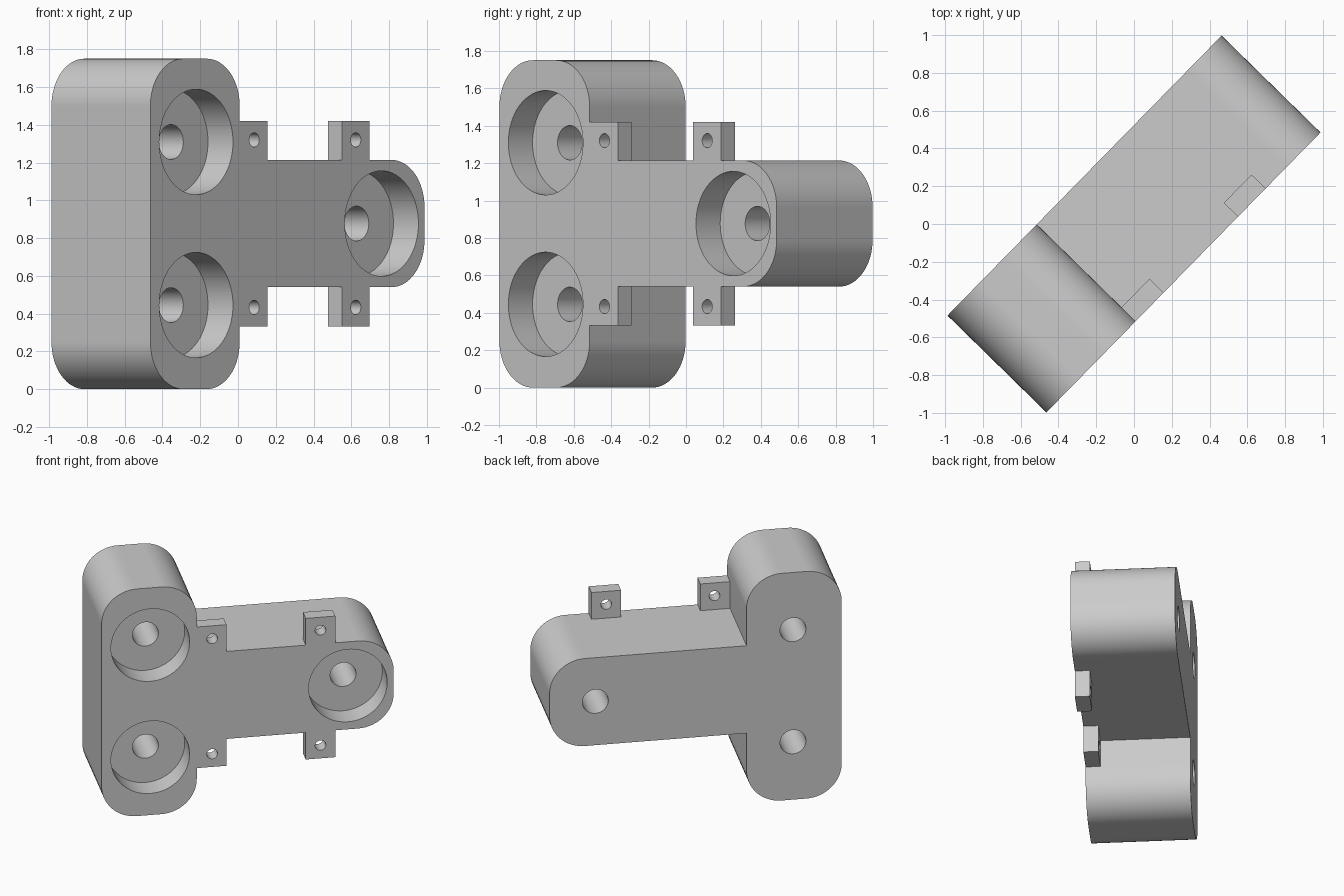
import bpy, bmesh, math
from mathutils import Matrix, Vector

if "Cube" in bpy.data.objects:
    bpy.data.objects.remove(bpy.data.objects["Cube"])

LENGTH, DEPTH, HEIGHT = 2.075, 0.733, 1.75
BLOCK_W = 0.676               # width of the upright block
ARM_LOW, ARM_HIGH = 0.54, 1.214
MID = (ARM_LOW + ARM_HIGH) / 2
FILLET = 0.25
TURN = Matrix.Rotation(math.radians(45.6), 4, "Z")
PLACE = TURN @ Matrix.Translation((-LENGTH / 2, -DEPTH / 2, 0))

grey = bpy.data.materials.new("plain grey")
grey.use_nodes = True
grey.diffuse_color = (0.6, 0.6, 0.6, 1)
grey.node_tree.nodes["Principled BSDF"].inputs["Base Color"].default_value = (0.6, 0.6, 0.6, 1)


def finish(name, bm):
    bmesh.ops.recalc_face_normals(bm, faces=bm.faces)
    mesh = bpy.data.meshes.new(name)
    bm.to_mesh(mesh)
    bm.free()
    mesh.materials.append(grey)
    obj = bpy.data.objects.new(name, mesh)
    obj.matrix_world = PLACE
    bpy.context.collection.objects.link(obj)
    return obj


def rounded(corners, steps=16):
    """Outline from (x, z, radius) right-angled corners."""
    out = []
    for i, (x, z, r) in enumerate(corners):
        p = Vector((x, z))
        if r == 0:
            out.append(p)
            continue
        before = (Vector(corners[i - 1][:2]) - p).normalized()
        after = (Vector(corners[(i + 1) % len(corners)][:2]) - p).normalized()
        centre = p + (before + after) * r
        for k in range(steps + 1):
            t = math.pi / 2 * k / steps
            out.append(centre - after * r * math.cos(t) - before * r * math.sin(t))
    return out


def extrude(name, outline, y0, y1):
    bm = bmesh.new()
    face = bm.faces.new([bm.verts.new((p.x, y0, p.y)) for p in outline])
    grown = bmesh.ops.extrude_face_region(bm, geom=[face])["geom"]
    verts = [g for g in grown if isinstance(g, bmesh.types.BMVert)]
    bmesh.ops.translate(bm, verts=verts, vec=(0, y1 - y0, 0))
    return finish(name, bm)


def drill(target, x, z, radius, y0, y1, sides=64):
    ring = [Vector((x + radius * math.cos(math.tau * k / sides),
                    z + radius * math.sin(math.tau * k / sides))) for k in range(sides)]
    cutter = extrude("cutter", ring, y0, y1)
    cutter.hide_render = True
    mod = target.modifiers.new("hole", "BOOLEAN")
    mod.operation, mod.solver, mod.object = "DIFFERENCE", "EXACT", cutter
    bpy.context.view_layer.objects.active = target
    bpy.ops.object.modifier_apply(modifier=mod.name)
    bpy.data.objects.remove(cutter)


def smooth(obj):
    bpy.ops.object.select_all(action="DESELECT")
    obj.select_set(True)
    bpy.context.view_layer.objects.active = obj
    bpy.ops.object.shade_smooth_by_angle(angle=math.radians(30))
    obj.modifiers.new("even shading", "WEIGHTED_NORMAL").keep_sharp = True


# T-shaped body: upright block with an arm
body = extrude("bracket_body", rounded([
    (0, 0, FILLET), (BLOCK_W, 0, FILLET),
    (BLOCK_W, ARM_LOW, 0), (LENGTH, ARM_LOW, FILLET),
    (LENGTH, ARM_HIGH, FILLET), (BLOCK_W, ARM_HIGH, 0),
    (BLOCK_W, HEIGHT, FILLET), (0, HEIGHT, FILLET)]), 0, DEPTH)

# Three counterbored bolt holes
for x, z in ((0.346, MID - 0.432), (0.346, MID + 0.432), (1.75, MID)):
    drill(body, x, z, 0.279, -0.1, 0.185)
    drill(body, x, z, 0.092, 0.1, DEPTH + 0.1)
smooth(body)

# Small drilled tabs above and below the arm
for side, x0, x1, hole_x in (("inner", BLOCK_W, 0.887, 0.786), ("outer", 1.45, 1.66, 1.555)):
    for level, z0, z1, hole_z in (("upper", ARM_HIGH, 1.42, 1.32), ("lower", 0.333, ARM_LOW, 0.433)):
        box = [Vector(p) for p in ((x0, z0), (x1, z0), (x1, z1), (x0, z1))]
        tab = extrude(f"{side}_{level}_tab", box, 0, 0.105)
        drill(tab, hole_x, hole_z, 0.038, -0.1, 0.2, 32)
        smooth(tab)
